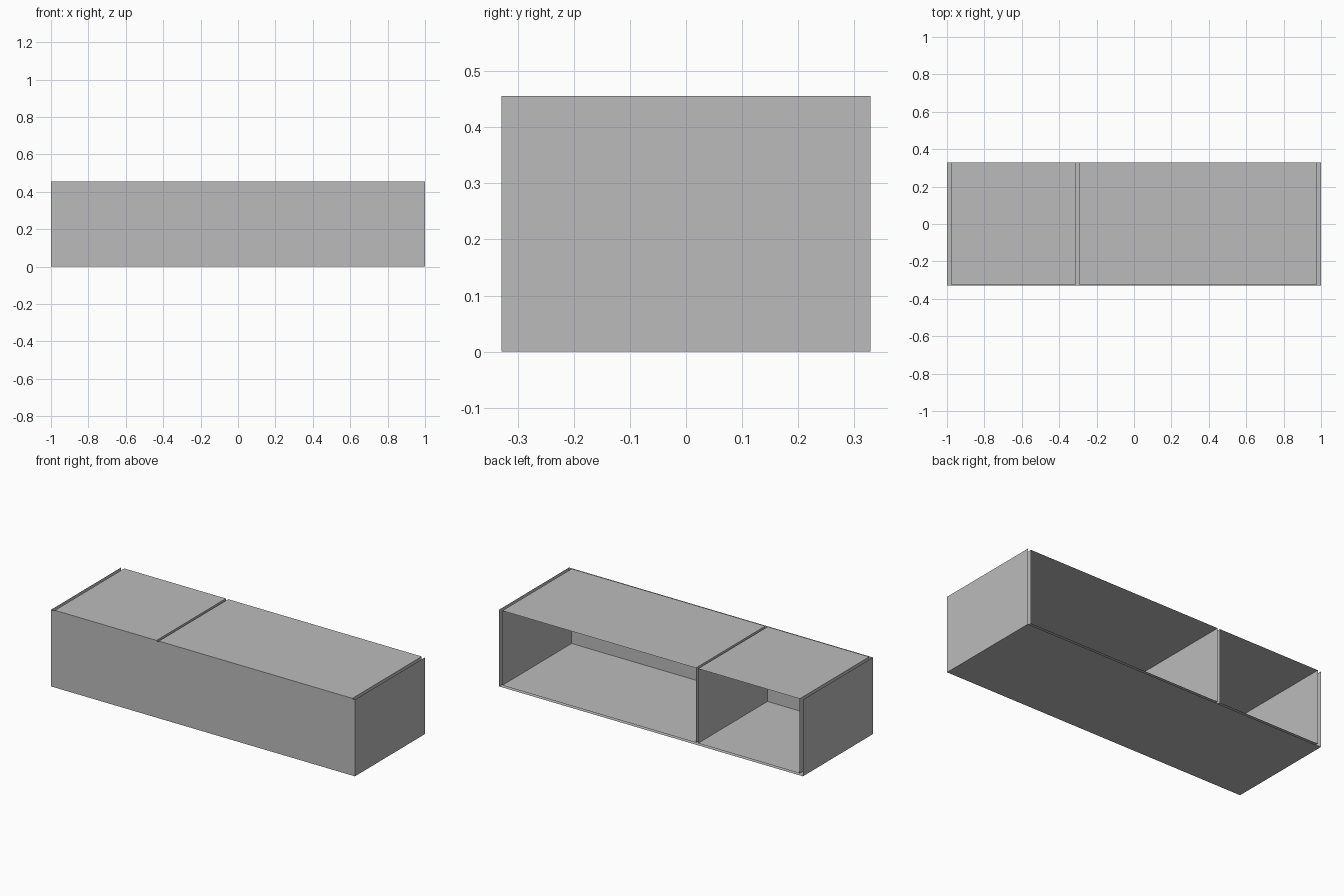
import bpy
import bmesh
from mathutils import Vector

cube = bpy.data.objects.get("Cube")
if cube:
    bpy.data.objects.remove(cube, do_unlink=True)

# One plain grey for the whole unit
grey = bpy.data.materials.new("mid grey")
grey.use_nodes = True
colour = (0.5, 0.5, 0.5, 1)
grey.diffuse_color = colour
grey.node_tree.nodes["Principled BSDF"].inputs["Base Color"].default_value = colour


def open_box(name, low, high, open_sides):
    """Thin-sheet box with the faces pointing along open_sides removed."""
    low, high = Vector(low), Vector(high)
    bm = bmesh.new()
    bmesh.ops.create_cube(bm, size=1)
    bm.normal_update()
    gone = [f for f in bm.faces
            if any(f.normal.dot(Vector(s)) > 0.9 for s in open_sides)]
    bmesh.ops.delete(bm, geom=gone, context='FACES')
    size, centre = high - low, (low + high) / 2
    for v in bm.verts:
        v.co = Vector(a * b for a, b in zip(v.co, size)) + centre
    mesh = bpy.data.meshes.new(name)
    bm.to_mesh(mesh)
    bm.free()
    mesh.materials.append(grey)
    obj = bpy.data.objects.new(name, mesh)
    bpy.context.collection.objects.link(obj)


BACK, UP = (0, 1, 0), (0, 0, 1)
half_x, half_y, height = 1.0, 0.329, 0.456
side_gap, front_gap, floor_gap = 0.021, 0.006, 0.012

# Outer shell: front, two ends and bottom
open_box("outer_shell", (-half_x, -half_y, 0), (half_x, half_y, height), [BACK, UP])

# Two inner compartments, open at the back, with a slot between them
compartments = {
    "small_compartment": (-half_x + side_gap, -0.31),
    "large_compartment": (-0.295, half_x - side_gap),
}
for name, (x0, x1) in compartments.items():
    open_box(name, (x0, -half_y + front_gap, floor_gap), (x1, half_y, height), [BACK])
